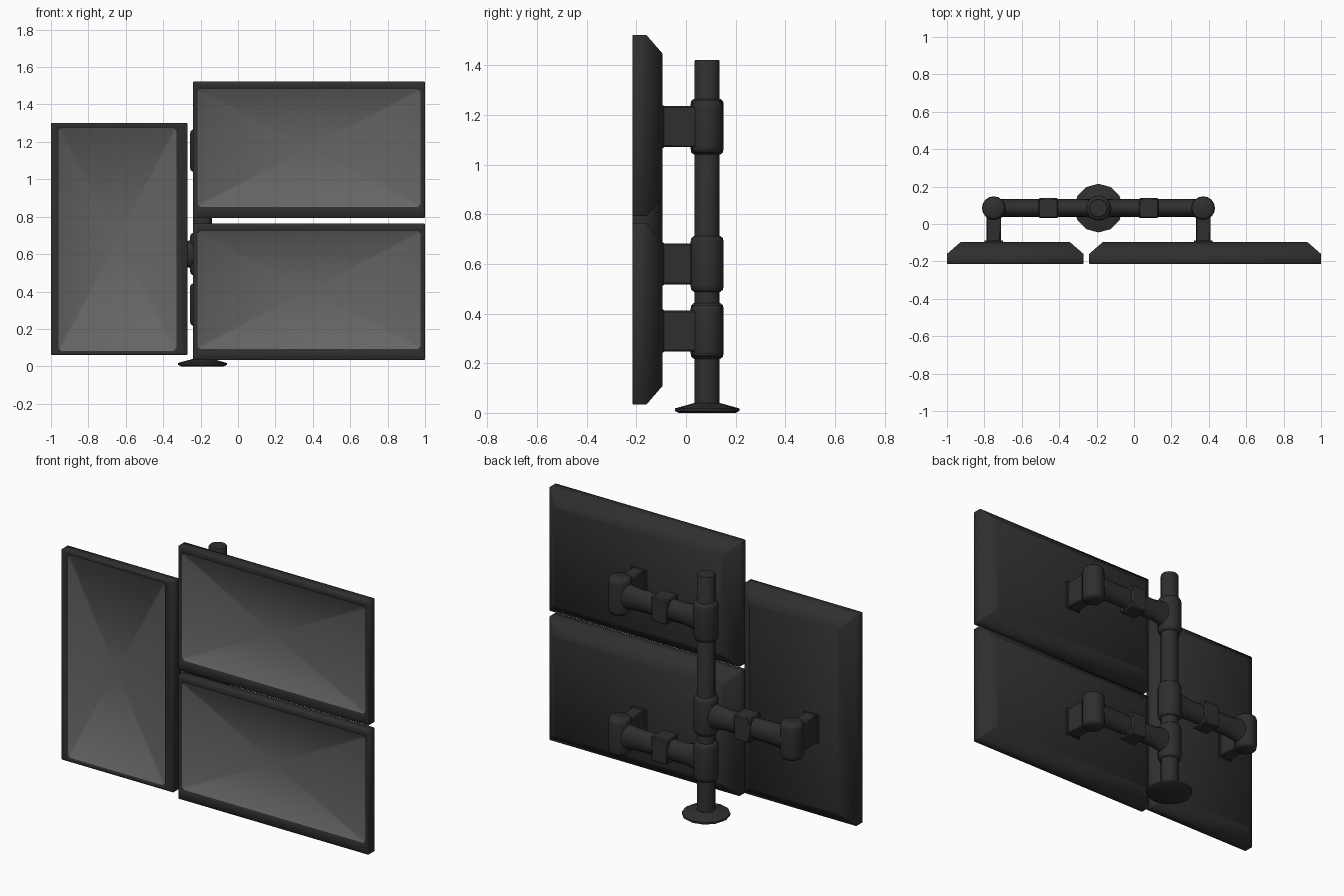
import bpy, bmesh
from math import pi, cos, sin, radians
from mathutils import Vector

cube = bpy.data.objects.get("Cube")
if cube:
    bpy.data.objects.remove(cube, do_unlink=True)


def material(name, r, g, b):
    m = bpy.data.materials.new(name)
    m.use_nodes = True
    m.diffuse_color = (r, g, b, 1)
    bsdf = m.node_tree.nodes["Principled BSDF"]
    bsdf.inputs["Base Color"].default_value = (r, g, b, 1)
    bsdf.inputs["Roughness"].default_value = 0.6
    return m


DARK = material("dark plastic", 0.028, 0.028, 0.028)
GLASS = material("grey screen", 0.13, 0.13, 0.13)

POLE_X, POLE_Y = -0.19, 0.085


def loft(name, rings, angle=40, screen=False):
    """Skin a list of equal-length point rings and cap both ends."""
    bm = bmesh.new()
    loops = [[bm.verts.new(p) for p in ring] for ring in rings]
    n = len(loops[0])
    for a, b in zip(loops, loops[1:]):
        for i in range(n):
            j = (i + 1) % n
            bm.faces.new((a[i], a[j], b[j], b[i]))
    bm.faces.new(loops[0])
    cap = bm.faces.new(loops[-1])
    bm.normal_update()
    if screen:
        for f in bmesh.ops.poke(bm, faces=[cap])["faces"]:
            f.material_index = 1
    bmesh.ops.recalc_face_normals(bm, faces=bm.faces)
    mesh = bpy.data.meshes.new(name)
    bm.to_mesh(mesh)
    bm.free()
    ob = bpy.data.objects.new(name, mesh)
    bpy.context.collection.objects.link(ob)
    mesh.materials.append(DARK)
    if screen:
        mesh.materials.append(GLASS)
    bpy.ops.object.select_all(action='DESELECT')
    ob.select_set(True)
    bpy.context.view_layer.objects.active = ob
    bpy.ops.object.shade_smooth_by_angle(angle=radians(angle))
    return ob


def lathe(name, x, y, profile, sides=16, angle=40):
    """Upright turned part from (radius, height) pairs."""
    turn = [2 * pi * i / sides for i in range(sides)]
    return loft(name, [[Vector((x + r * cos(t), y + r * sin(t), z)) for t in turn]
                       for r, z in profile], angle)


def box(name, centre, size, bevel=0.006):
    cx, cy, cz = centre
    hx, hy, hz = (s / 2 for s in size)
    corners = [(-hx, -hy), (hx, -hy), (hx, hy), (-hx, hy)]
    ob = loft(name, [[Vector((cx + x, cy + y, cz + z)) for x, y in corners]
                     for z in (-hz, hz)])
    mod = ob.modifiers.new("soft edges", 'BEVEL')
    mod.width = bevel
    mod.segments = 1
    return ob


def cut_rect(u0, u1, v0, v1, c):
    """Rectangle outline with clipped corners."""
    return [(u0 + c, v0), (u1 - c, v0), (u1, v0 + c), (u1, v1 - c),
            (u1 - c, v1), (u0 + c, v1), (u0, v1 - c), (u0, v0 + c)]


def monitor(name, cx, cz, portrait=False):
    w, h = 0.62, 0.365
    outline = lambda d, c: cut_rect(-w + d, w - d, -h + d, h - d, c)
    opening = lambda d: cut_rect(-w + 0.018 + d, w - 0.02 - d,
                                 -h + 0.055 + d, h - 0.035 - d, 0.014)
    # back panel, sloped shoulder, side, bezel, recessed screen
    sections = [(outline(0.075, 0.006), -0.095), (outline(0, 0.004), -0.16),
                (outline(0, 0.004), -0.211), (outline(0.004, 0.004), -0.215),
                (opening(0), -0.215), (opening(0.005), -0.209)]
    rings = []
    for pts, y in sections:
        if portrait:
            pts = [(-v, u) for u, v in pts]
        rings.append([Vector((cx + u, y, cz + v)) for u, v in pts])
    ob = loft(name, rings, 60, True)
    # soft transition between screen and its rim
    me = ob.data
    glass = {k for p in me.polygons if p.material_index == 1 for k in p.edge_keys}
    for e in me.edges:
        if e.key in glass:
            e.use_edge_sharp = False


def knuckle(name, x, z, r, half):
    """Rounded upright sleeve."""
    lathe(name, x, POLE_Y, [(r * 0.8, z - half), (r * 0.95, z - half + 0.008),
                            (r, z - half + 0.025), (r, z + half - 0.025),
                            (r * 0.95, z + half - 0.008), (r * 0.8, z + half)], 16, 60)


def oval_tube(name, s, z, stations):
    """Sideways oval tube from (distance, half depth, half height) stations."""
    turn = [2 * pi * i / 16 for i in range(16)]
    loft(name, [[Vector((POLE_X + s * d, POLE_Y + ry * cos(t), z + rz * sin(t)))
                 for t in turn] for d, ry, rz in stations], 50)


def arm(label, z, s):
    reach = 0.56
    ex = POLE_X + s * reach
    knuckle(label + "_pole_collar", POLE_X, z, 0.067, 0.112)
    oval_tube(label + "_inner_arm", s, z,
              [(0.03, 0.05, 0.085), (0.08, 0.048, 0.07), (0.13, 0.048, 0.062), (0.23, 0.048, 0.062)])
    box(label + "_arm_joint", (POLE_X + s * 0.268, POLE_Y, z), (0.105, 0.106, 0.145))
    oval_tube(label + "_outer_arm", s, z,
              [(0.3, 0.048, 0.062), (0.43, 0.048, 0.062), (0.49, 0.048, 0.07), (0.54, 0.05, 0.085)])
    knuckle(label + "_elbow", ex, z, 0.063, 0.105)
    # bracket reaching forward to the screen back
    box(label + "_bracket", (ex, -0.01, z), (0.076, 0.18, 0.165))
    box(label + "_mount_plate", (ex, -0.094, z), (0.1, 0.012, 0.172), 0.003)


# Stand
lathe("base_foot", POLE_X, POLE_Y,
      [(0.115, 0), (0.13, 0.008), (0.13, 0.018), (0.065, 0.036), (0.05, 0.04)], 12, 30)
lathe("pole", POLE_X, POLE_Y, [(0.05, 0.03), (0.05, 1.417), (0.047, 1.422)])

# Arms
arm("lower_left", 0.33, 1)
arm("middle_right", 0.6, -1)
arm("upper_left", 1.153, 1)

# Screens
monitor("lower_monitor", 0.38, 0.398)
monitor("upper_monitor", 0.38, 1.158)
monitor("portrait_monitor", -0.635, 0.68, True)
